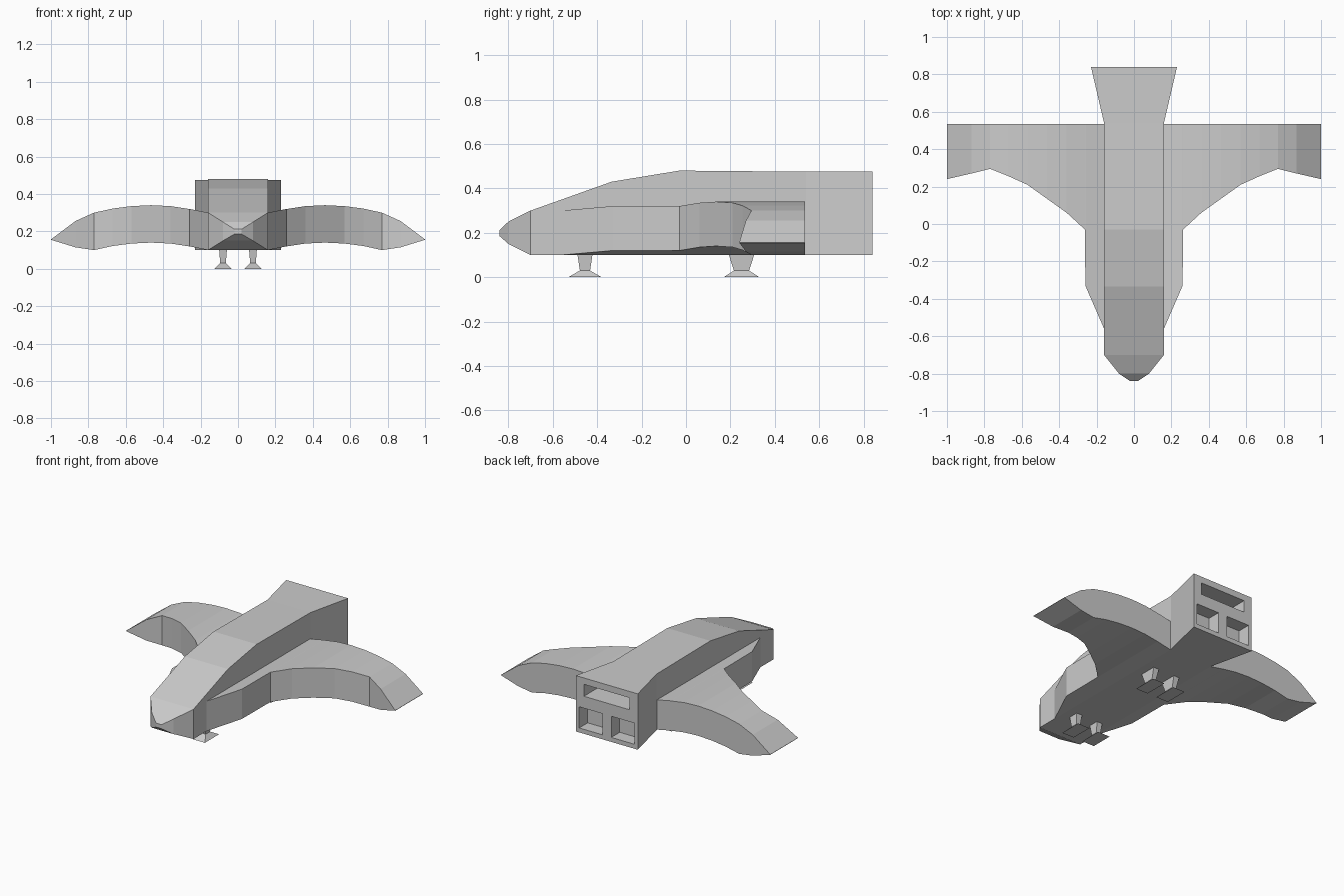
import bpy, bmesh

if "Cube" in bpy.data.objects:
    bpy.data.objects.remove(bpy.data.objects["Cube"])


def loft(name, rings, caps=(True, True)):
    """Skin a list of four-point rings into one flat-shaded object."""
    bm = bmesh.new()
    vs = [[bm.verts.new(p) for p in r] for r in rings]
    for a, b in zip(vs, vs[1:]):
        for i in range(4):
            j = (i + 1) % 4
            bm.faces.new((a[i], a[j], b[j], b[i]))
    if caps[0]:
        bm.faces.new(vs[0][::-1])
    if caps[1]:
        bm.faces.new(vs[-1])
    bmesh.ops.recalc_face_normals(bm, faces=bm.faces)
    me = bpy.data.meshes.new(name)
    bm.to_mesh(me)
    bm.free()
    ob = bpy.data.objects.new(name, me)
    bpy.context.collection.objects.link(ob)
    return ob


def y_ring(y, x0, x1, z0, z1):
    return [(x0, y, z0), (x1, y, z0), (x1, y, z1), (x0, y, z1)]


# Fuselage: y, half width, bottom, top
body = [(-0.84, 0.02, 0.185, 0.212), (-0.80, 0.08, 0.15, 0.25),
        (-0.70, 0.16, 0.10, 0.30), (-0.335, 0.16, 0.10, 0.43),
        (-0.03, 0.16, 0.10, 0.48), (0.54, 0.16, 0.10, 0.475),
        (0.84, 0.23, 0.10, 0.475)]
fuselage = loft("fuselage", [y_ring(y, -w, w, b, t) for y, w, b, t in body])

# Exhaust recesses in the rear face: x0, x1, z0, z1, depth
recesses = [(-0.17, 0.17, 0.352, 0.432, 0.18),
            (-0.205, -0.033, 0.13, 0.272, 0.09),
            (0.033, 0.205, 0.13, 0.272, 0.09)]
bpy.context.view_layer.objects.active = fuselage
for x0, x1, z0, z1, d in recesses:
    cutter = loft("exhaust_cutter", [y_ring(y, x0, x1, z0, z1) for y in (0.84 - d, 0.9)])
    cutter.hide_render = True
    mod = fuselage.modifiers.new("exhaust", 'BOOLEAN')
    mod.operation = 'DIFFERENCE'
    mod.solver = 'EXACT'
    mod.object = cutter
    bpy.ops.object.modifier_apply(modifier=mod.name)
    bpy.data.objects.remove(cutter)

# Arched wings: x, leading edge y, bottom, top
wing = [(0.16, -0.56, 0.10, 0.30), (0.26, -0.33, 0.12, 0.32),
        (0.262, -0.03, 0.12, 0.32), (0.36, 0.06, 0.135, 0.335),
        (0.465, 0.135, 0.14, 0.34), (0.57, 0.21, 0.135, 0.335),
        (0.67, 0.255, 0.122, 0.322), (0.77, 0.295, 0.10, 0.30),
        (0.87, 0.27, 0.115, 0.255), (1.0, 0.24, 0.155, 0.157)]
for side, s in (("left", -1), ("right", 1)):
    loft(side + "_wing",
         [[(s * x, f, b), (s * x, 0.535, b), (s * x, 0.535, t), (s * x, f, t)]
          for x, f, b, t in wing], caps=(False, True))

    # Landing legs with splayed foot pads: z, half x, half y
    for end, yc, ys in (("front", -0.455, (0.075, 0.023, 0.034)),
                        ("rear", 0.25, (0.08, 0.034, 0.058))):
        cx = s * 0.08
        rings = []
        for z, hx, hy in zip((0, 0.03, 0.103), (0.045, 0.015, 0.021), ys):
            rings.append([(cx - hx, yc - hy, z), (cx + hx, yc - hy, z),
                          (cx + hx, yc + hy, z), (cx - hx, yc + hy, z)])
        loft(f"{end}_{side}_leg", rings)
